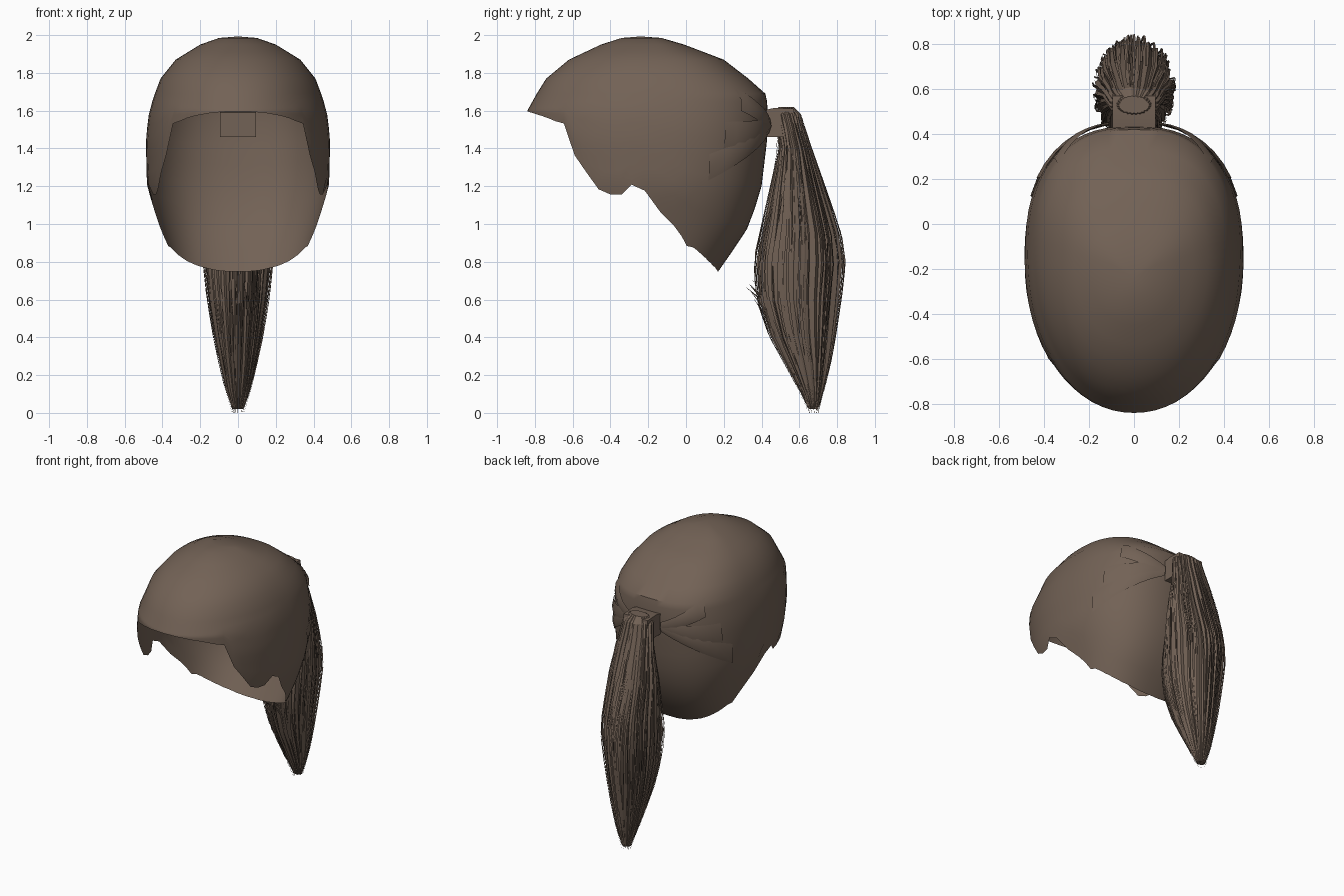
import bpy, bmesh, math, random
from mathutils import Vector

if "Cube" in bpy.data.objects:
    bpy.data.objects.remove(bpy.data.objects["Cube"])

random.seed(4)
brown = bpy.data.materials.new("brown hair")
brown.diffuse_color = (0.17, 0.122, 0.092, 1)
brown.use_nodes = True
brown.node_tree.nodes["Principled BSDF"].inputs["Base Color"].default_value = brown.diffuse_color


def lerp_table(table, k):
    """Interpolate rows (key, a, b, ...) sorted by rising key."""
    if k <= table[0][0]:
        return table[0][1:]
    for p, q in zip(table, table[1:]):
        if k <= q[0]:
            f = (k - p[0]) / (q[0] - p[0])
            return tuple(a + (b - a) * f for a, b in zip(p[1:], q[1:]))
    return table[-1][1:]


def make(name, verts, faces, angle=35):
    me = bpy.data.meshes.new(name)
    me.from_pydata([tuple(v) for v in verts], [], faces)
    me.materials.append(brown)
    ob = bpy.data.objects.new(name, me)
    bpy.context.collection.objects.link(ob)
    bm = bmesh.new()
    bm.from_mesh(me)
    bmesh.ops.recalc_face_normals(bm, faces=bm.faces)
    bm.to_mesh(me)
    bm.free()
    bpy.ops.object.select_all(action='DESELECT')
    bpy.context.view_layer.objects.active = ob
    ob.select_set(True)
    bpy.ops.object.shade_smooth_by_angle(angle=math.radians(angle))
    return ob


def sgn_pow(v, e):
    return math.copysign(abs(v) ** e, v)


# Skull profile: height, half width, front y, back y
SKULL = [(0.75, .34, -.60, .17), (0.89, .385, -.66, .27), (1.0, .42, -.70, .34),
         (1.2, .482, -.80, .40), (1.45, .488, -.84, .43), (1.6, .47, -.84, .44),
         (1.69, .44, -.79, .42), (1.77, .41, -.74, .33), (1.87, .33, -.62, .20),
         (1.95, .20, -.45, -.01), (1.985, .10, -.34, -.13)]
# Hairline: y, height
HAIRLINE = [(-.84, 1.6), (-.64, 1.53), (-.60, 1.38), (-.46, 1.18), (-.38, 1.15),
            (-.32, 1.16), (-.28, 1.22), (-.18, 1.15), (-.16, 1.09), (-.03, .96),
            (-.01, .89), (.04, .88), (.14, .79), (.17, .75)]


def skull(a, z, grow=0.0):
    """Point on the skull; angle 0 is the back."""
    w, yf, yb = lerp_table(SKULL, z)
    yc = (yf + yb) / 2 + .05
    c, s = math.cos(a), math.sin(a)
    e = 2 / 2.45 if c > 0 else 2 / 2.1
    ry = yb - yc if c > 0 else yc - yf
    return Vector(((w + grow) * sgn_pow(s, e), yc + (ry + grow) * sgn_pow(c, e), z))


def hem(a):
    """Lowest height of the cap at this angle."""
    z = 1.62
    while z > .75 and z > lerp_table(HAIRLINE, skull(a, z).y)[0]:
        z -= .004
    return z


# Cap of hair, open at the face
N = 64
tops = [1.985, 1.95, 1.91, 1.87, 1.82, 1.77, 1.69]
LOW = 8
verts, faces = [Vector((0, -.24, 1.993))], []
for i in range(N):
    a = 2 * math.pi * i / N
    h = hem(a)
    zs = tops + [1.65 + (h - 1.65) * j / LOW for j in range(LOW + 1)]
    verts += [skull(a, z) for z in zs]
R = len(tops) + LOW + 1
for i in range(N):
    p, q = 1 + i * R, 1 + (i + 1) % N * R
    faces.append((0, p, q))
    faces += [(p + j, p + j + 1, q + j + 1, q + j) for j in range(R - 1)]
make("hair_cap", verts, faces)

# Flat locks swept back over the cap to the tie
for side in (-1, 1):
    for n, (a0, z0, wide) in enumerate([(1.15, 1.30, .07), (1.0, 1.46, .08), (.8, 1.66, .06)]):
        verts, faces = [], []
        for j in range(7):
            t = j / 6
            a = side * (a0 + (.16 - a0) * t)
            z = z0 + (1.52 - z0) * t
            hw = wide + (.035 - wide) * t
            for k in (-1, 0, 1):
                lift = (.012 if k == 0 else .003) + .012 * t
                verts.append(skull(a, z + k * hw, lift))
        for j in range(6):
            faces += [(3 * j + k, 3 * j + k + 1, 3 * j + k + 4, 3 * j + k + 3) for k in (0, 1)]
        make(f"swept_lock_{'left' if side < 0 else 'right'}_{n}", verts, faces)

# Tie block joining the cap and the tail
profile = [(.36, 1.46), (.36, 1.59), (.47, 1.615), (.57, 1.61), (.59, 1.46)]
verts = [Vector((x, y, z)) for x in (-.095, .095) for y, z in profile]
faces = [(0, 1, 2, 3, 4), (9, 8, 7, 6, 5)]
faces += [(i, (i + 1) % 5, (i + 1) % 5 + 5, i + 5) for i in range(5)]
make("hair_tie", verts, faces)

# Tail: height, half width, front y, back y
TAIL = [(.02, .03, .65, .70), (.12, .065, .60, .73), (.25, .095, .53, .76),
        (.40, .125, .45, .785), (.60, .155, .385, .81), (.80, .175, .37, .83),
        (.95, .175, .40, .81), (1.2, .17, .45, .73), (1.4, .14, .49, .665),
        (1.5, .125, .48, .63), (1.58, .11, .46, .61), (1.62, .07, .49, .57)]


def tail(a, z, k=1.0):
    w, yf, yb = lerp_table(TAIL, z)
    yc = (yf + yb) / 2
    return Vector((w * k * math.sin(a), yc + (yb - yf) / 2 * k * math.cos(a), z))


# Ridged ponytail body
M = 48
ridge = [1 if i % 2 else random.uniform(.88, .96) for i in range(M)]
verts = [tail(2 * math.pi * i / M, row[0], ridge[i]) for row in TAIL for i in range(M)]
faces = [(r * M + i, r * M + (i + 1) % M, (r + 1) * M + (i + 1) % M, (r + 1) * M + i)
         for r in range(len(TAIL) - 1) for i in range(M)]
faces += [tuple(range(M)), tuple(range((len(TAIL) - 1) * M, len(TAIL) * M))]
make("ponytail", verts, faces, 25)

# Fine loose strands lying over the ponytail, with uneven tips
verts, faces = [], []
for n in range(90):
    a = random.uniform(0, 2 * math.pi)
    top, end = random.uniform(1.2, 1.58), random.choice([0, .03, .08, .15, .3])
    out, hw = random.uniform(1.0, 1.07), random.uniform(.012, .03)
    b = len(verts)
    for j in range(11):
        t = j / 10
        z = top + (end - top) * t
        k = 1 + (out - 1) * math.sin(math.pi * min(1, t * 1.3) / 1.3)
        drift = .08 * math.sin(3 * t + n)
        verts += [tail(a + drift - hw, z, k), tail(a + drift + hw, z, k + .015)]
    faces += [(b + 2 * j, b + 2 * j + 1, b + 2 * j + 3, b + 2 * j + 2) for j in range(10)]
make("loose_strands", verts, faces)

# Stray wisps on the inner side of the tail
verts, faces = [], []
for n in range(7):
    x, z = random.uniform(-.06, .06), random.uniform(.58, .68)
    b = len(verts)
    verts += [Vector((x, .41, z - .06)), Vector((x + .012, .41, z - .045)),
              Vector((x, random.uniform(.31, .36), z + .03))]
    faces.append((b, b + 1, b + 2))
make("stray_wisps", verts, faces)
